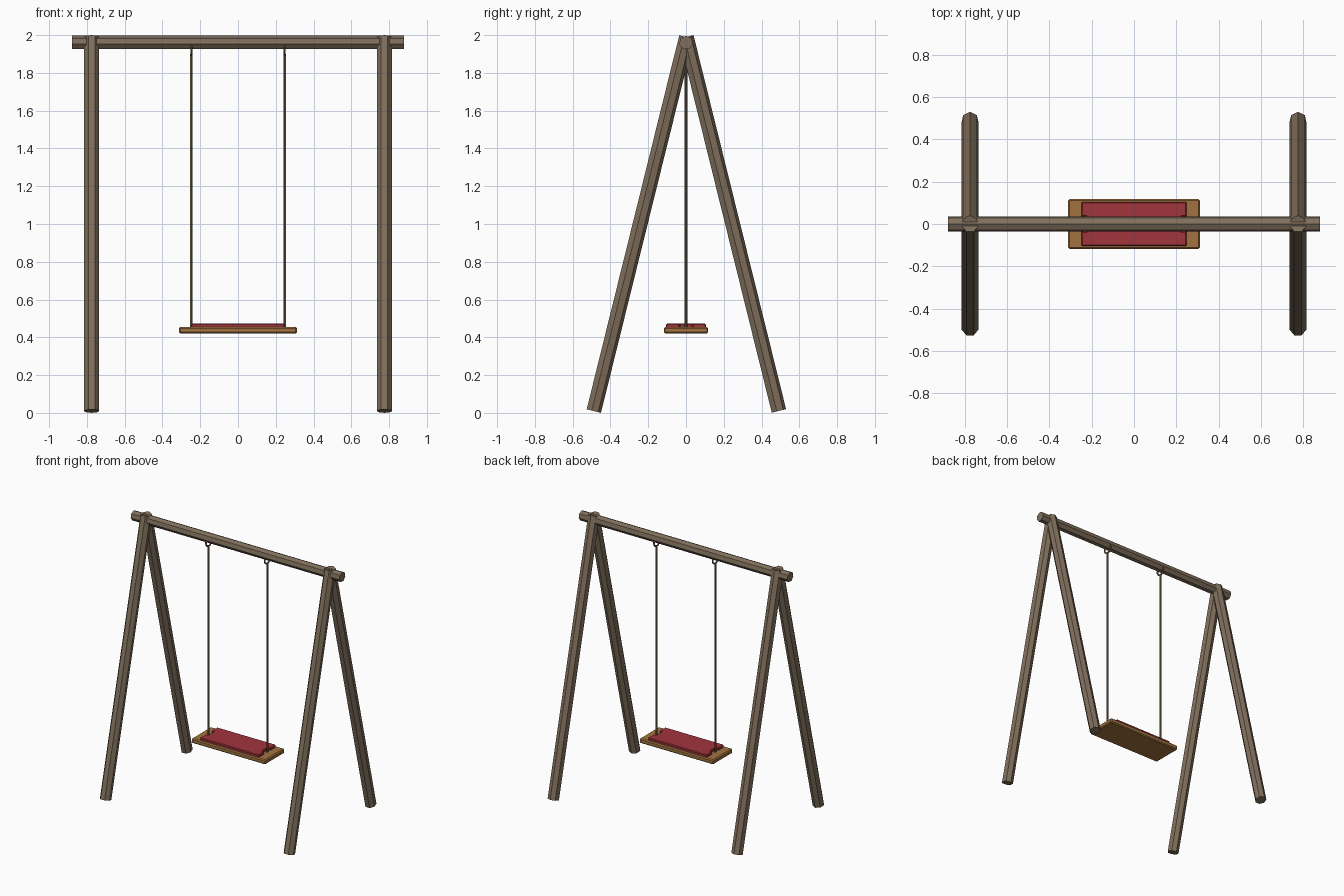
import bpy, bmesh
from math import pi
from mathutils import Vector

cube = bpy.data.objects.get("Cube")
if cube:
    bpy.data.objects.remove(cube, do_unlink=True)


def material(name, color):
    m = bpy.data.materials.new(name)
    m.use_nodes = True
    m.diffuse_color = (*color, 1)
    m.node_tree.nodes["Principled BSDF"].inputs["Base Color"].default_value = (*color, 1)
    return m


weathered = material("weathered wood", (0.215, 0.16, 0.107))
plank = material("honey wood", (0.36, 0.17, 0.05))
fabric = material("red fabric", (0.36, 0.035, 0.045))
rope_tan = material("rope", (0.2, 0.14, 0.08))


def pole(name, start, end, radius, sides, mat, side_dir):
    """Prism between two points, with one corner turned towards side_dir."""
    start, end = Vector(start), Vector(end)
    axis = (end - start).normalized()
    out = Vector(side_dir)
    out = (out - axis * out.dot(axis)).normalized()
    bm = bmesh.new()
    bmesh.ops.create_cone(bm, cap_ends=True, segments=sides, radius1=radius,
                          radius2=radius, depth=(end - start).length)
    corner = bm.verts[:][0].co.copy()
    corner.z = 0
    turn = Vector((0, 1, 0)).rotation_difference(corner).inverted()
    for v in bm.verts:
        p = turn @ v.co
        v.co = (start + end) / 2 + axis.cross(out) * p.x + out * p.y + axis * p.z
    bmesh.ops.recalc_face_normals(bm, faces=bm.faces)
    return finish(name, bm, mat)


def slab(name, outline, bottom, top, mat, bevel):
    """Extruded outline with slightly softened edges."""
    bm = bmesh.new()
    face = bm.faces.new([bm.verts.new((x, y, bottom)) for x, y in outline])
    up = bmesh.ops.extrude_face_region(bm, geom=[face])["geom"]
    for v in up:
        if isinstance(v, bmesh.types.BMVert):
            v.co.z = top
    bmesh.ops.recalc_face_normals(bm, faces=bm.faces)
    obj = finish(name, bm, mat)
    mod = obj.modifiers.new("soft edges", "BEVEL")
    mod.width, mod.segments = bevel, 1
    return obj


def finish(name, bm, mat):
    mesh = bpy.data.meshes.new(name)
    bm.to_mesh(mesh)
    bm.free()
    mesh.materials.append(mat)
    obj = bpy.data.objects.new(name, mesh)
    bpy.context.collection.objects.link(obj)
    return obj


# Frame: top beam and two crossed pairs of legs
pole("top_beam", (-0.88, 0, 1.96), (0.88, 0, 1.96), 0.037, 7, weathered, (0, 0, 1))
for x, side in ((0.775, "left"), (-0.775, "right")):
    for y, end in ((-0.49, "front"), (0.49, "back")):
        pole(f"{end}_{side}_leg", (x, y, 0.01), (x, 0, 1.99), 0.041, 7,
             weathered, (0, 1, 0))

# Ropes with a ring hung from the beam
for x, side in ((0.247, "left"), (-0.247, "right")):
    pole(f"{side}_rope", (x, 0, 0.44), (x, 0, 1.9), 0.007, 6, rope_tan, (0, 1, 0))
    bpy.ops.mesh.primitive_torus_add(location=(x, 0, 1.927), rotation=(0, pi / 2, 0),
                                     major_radius=0.033, minor_radius=0.006,
                                     major_segments=14, minor_segments=6)
    ring = bpy.context.object
    ring.name = f"{side}_ring"
    ring.data.materials.append(rope_tan)

# Seat board
slab("seat_board", [(-0.312, -0.117), (0.312, -0.117), (0.312, 0.117), (-0.312, 0.117)],
     0.42, 0.455, plank, 0.007)

# Cushion, notched around the ropes
half = [(0.248, -0.105), (0.248, -0.035), (0.228, -0.035),
        (0.228, 0.035), (0.248, 0.035), (0.248, 0.105)]
slab("seat_cushion", half + [(-x, -y) for x, y in half], 0.45, 0.473, fabric, 0.005)
